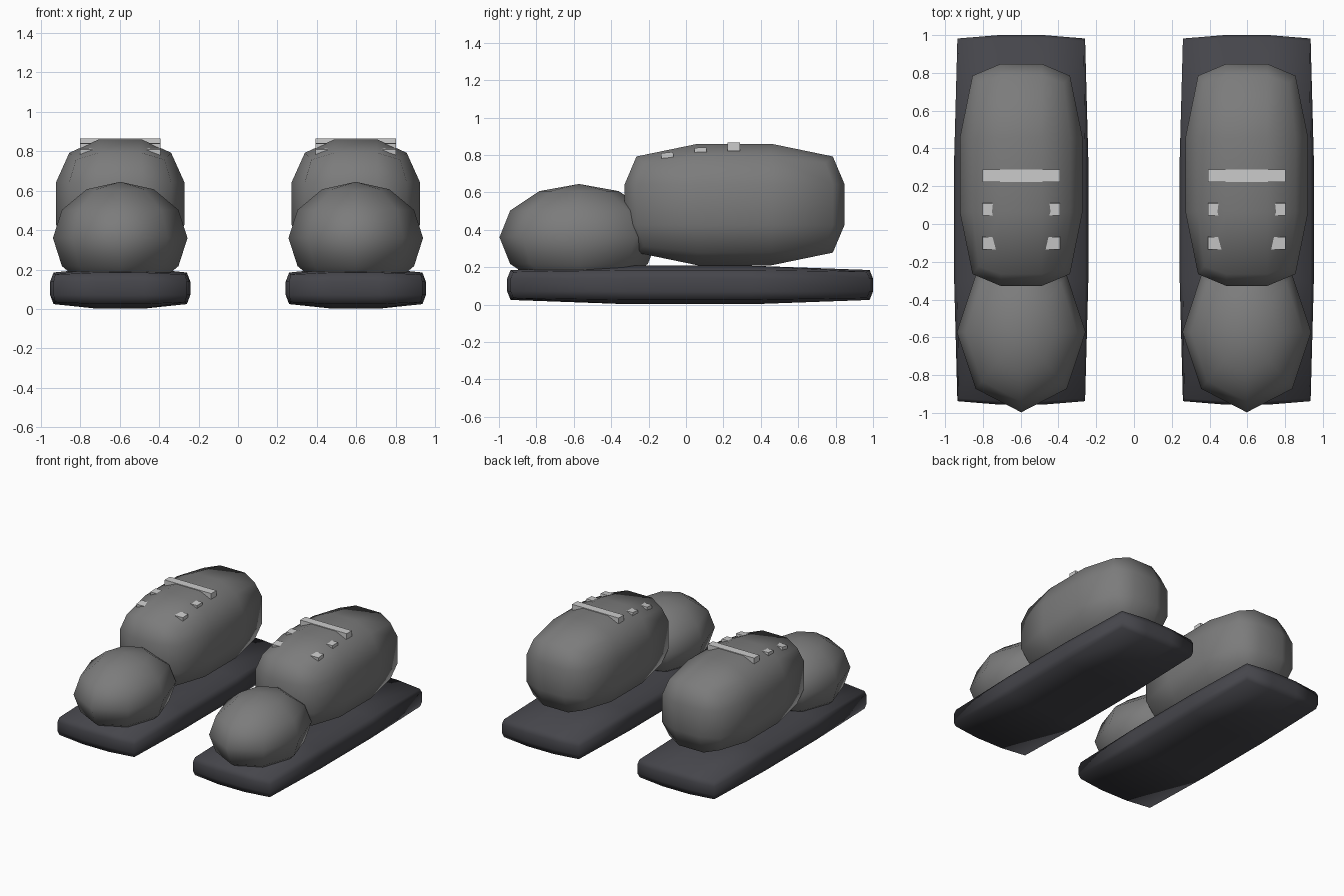
import bpy, bmesh
from math import radians

if "Cube" in bpy.data.objects:
    bpy.data.objects.remove(bpy.data.objects["Cube"])


def material(name, r, g, b):
    m = bpy.data.materials.new(name)
    m.diffuse_color = (r, g, b, 1)
    m.use_nodes = True
    m.node_tree.nodes["Principled BSDF"].inputs["Base Color"].default_value = m.diffuse_color
    return m


UPPER = material("upper_grey", .2, .2, .2)
RUBBER = material("dark_rubber", .06, .06, .07)
LACE = material("lace_grey", .55, .55, .55)


def finish(name, bm, mat, smooth=True):
    bmesh.ops.recalc_face_normals(bm, faces=bm.faces)
    me = bpy.data.meshes.new(name)
    bm.to_mesh(me)
    bm.free()
    me.materials.append(mat)
    for p in me.polygons:
        p.use_smooth = smooth
    ob = bpy.data.objects.new(name, me)
    bpy.context.collection.objects.link(ob)
    return ob


def pillow(name, centre, half, edge, corner, mat):
    """Cube with 3x3 faces whose edges and corners are pulled inwards."""
    bm = bmesh.new()
    bmesh.ops.create_cube(bm, size=2)
    bmesh.ops.subdivide_edges(bm, edges=bm.edges[:], cuts=2, use_grid_fill=True)
    for v in bm.verts:
        outer = [abs(c) > .9 for c in v.co]
        size = (None, half, edge, corner)[sum(outer)]
        for i in range(3):
            k = size[i] if outer[i] else half[i]
            v.co[i] = centre[i] + v.co[i] * k
    return finish(name, bm, mat)


def lace(name, centre, size, tilt):
    bm = bmesh.new()
    bmesh.ops.create_cube(bm, size=1)
    ob = finish(name, bm, LACE, False)
    ob.location, ob.scale = centre, size
    ob.rotation_euler.x = radians(tilt)


for side, x in (("right", -.597), ("left", .597)):
    # sole
    pillow(side + "_sole", (x, .022, .105), (.355, .978, .103),
           (.338, .96, .08), (.33, .945, .07), RUBBER)
    # main upper
    pillow(side + "_upper", (x, .26, .535), (.325, .588, .325),
           (.258, .525, .257), (.225, .485, .222), UPPER)
    # toe cap
    bm = bmesh.new()
    bmesh.ops.create_uvsphere(bm, u_segments=8, v_segments=6, radius=1)
    toe = finish(side + "_toe_cap", bm, UPPER)
    toe.location, toe.scale = (x, -.572, .36), (.341, .425, .285)
    # laces
    lace(side + "_lace_top", (x, .255, .843), (.41, .065, .045), 0)
    lace(side + "_lace_middle", (x, .078, .827), (.41, .065, .025), 3)
    lace(side + "_lace_front", (x, -.1, .799), (.41, .065, .028), 6)
